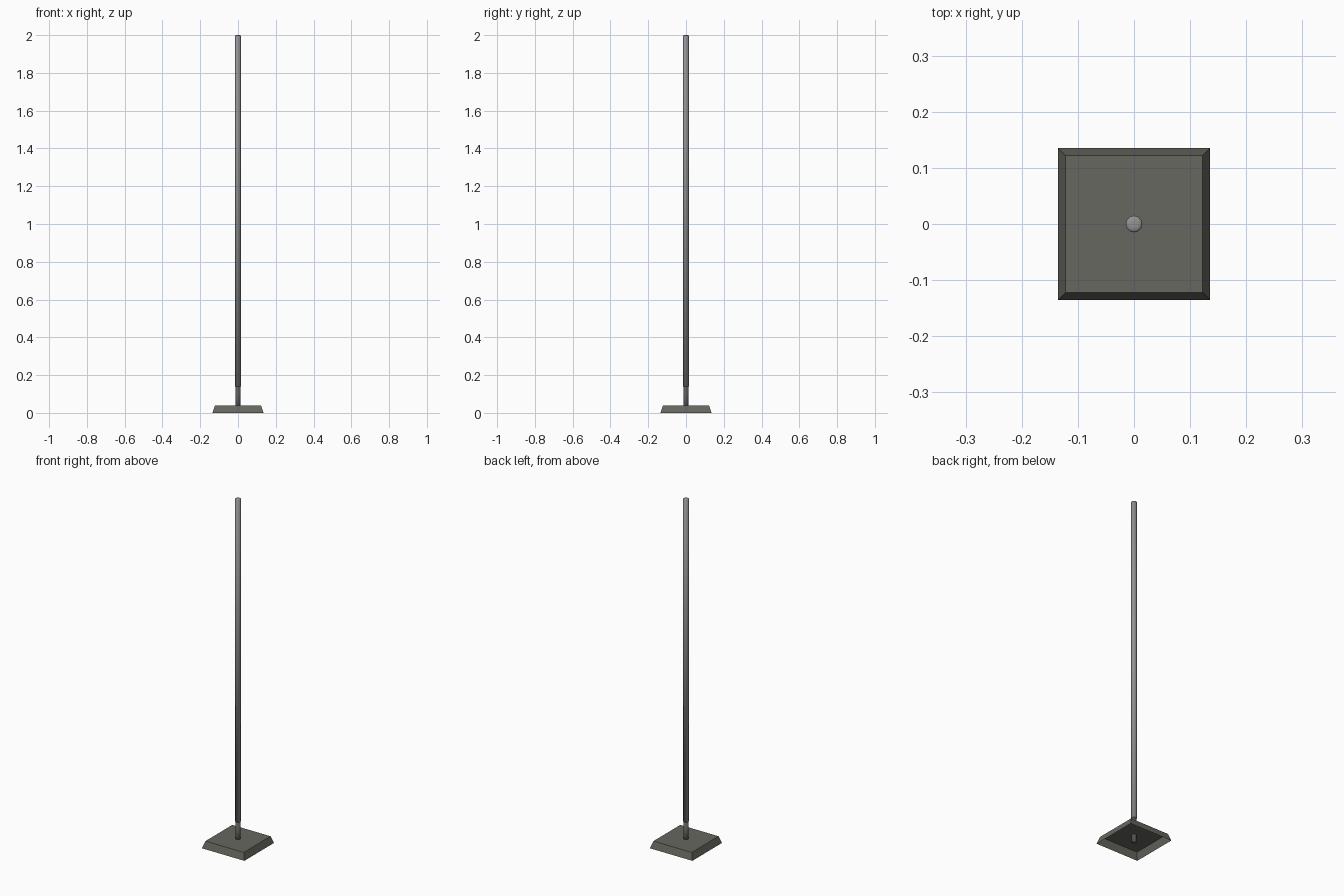
import bpy, bmesh, math

if "Cube" in bpy.data.objects:
    bpy.data.objects.remove(bpy.data.objects["Cube"])


def material(name, rgb):
    m = bpy.data.materials.new(name)
    m.diffuse_color = (*rgb, 1)
    m.use_nodes = True
    m.node_tree.nodes["Principled BSDF"].inputs["Base Color"].default_value = m.diffuse_color
    return m


def finish(name, bm, mat, smooth=False):
    bmesh.ops.recalc_face_normals(bm, faces=bm.faces)
    me = bpy.data.meshes.new(name)
    bm.to_mesh(me)
    bm.free()
    me.materials.append(mat)
    if smooth:
        me.shade_smooth()
    ob = bpy.data.objects.new(name, me)
    bpy.context.collection.objects.link(ob)
    return ob


def turned(name, profile, mat, sides=12):
    """Stack of rings from (radius, height) pairs, capped at both ends."""
    bm = bmesh.new()
    rings = [[bm.verts.new((r * math.cos(2 * math.pi * i / sides),
                            r * math.sin(2 * math.pi * i / sides), z))
              for i in range(sides)] for r, z in profile]
    for a, b in zip(rings, rings[1:]):
        for i in range(sides):
            j = (i + 1) % sides
            bm.faces.new((a[i], a[j], b[j], b[i]))
    bm.faces.new(rings[0][::-1])
    bm.faces.new(rings[-1])
    return finish(name, bm, mat, True)


base_mat = material("olive grey base", (0.135, 0.135, 0.115))
pole_mat = material("mid grey metal", (0.29, 0.29, 0.29))
dark_mat = material("dark grey metal", (0.10, 0.10, 0.10))

# Base: tapered square shell, open underneath
bm = bmesh.new()
corners = ((-1, -1), (1, -1), (1, 1), (-1, 1))
low = [bm.verts.new((x * 0.135, y * 0.135, 0)) for x, y in corners]
top = [bm.verts.new((x * 0.122, y * 0.122, 0.04)) for x, y in corners]
for i in range(4):
    j = (i + 1) % 4
    bm.faces.new((low[i], low[j], top[j], top[i]))
bm.faces.new(top)
# Make sure the open shell faces outward
bm.normal_update()
finish("base", bm, base_mat)

# Dark lower stub running through the base
turned("pole_socket", [(0.0138, 0.0), (0.0138, 0.14)], dark_mat)

# Long upper pole with slightly softened tip
turned("pole", [(0.015, 0.14), (0.015, 1.997), (0.0115, 1.9995), (0.006, 2.0)], pole_mat)
